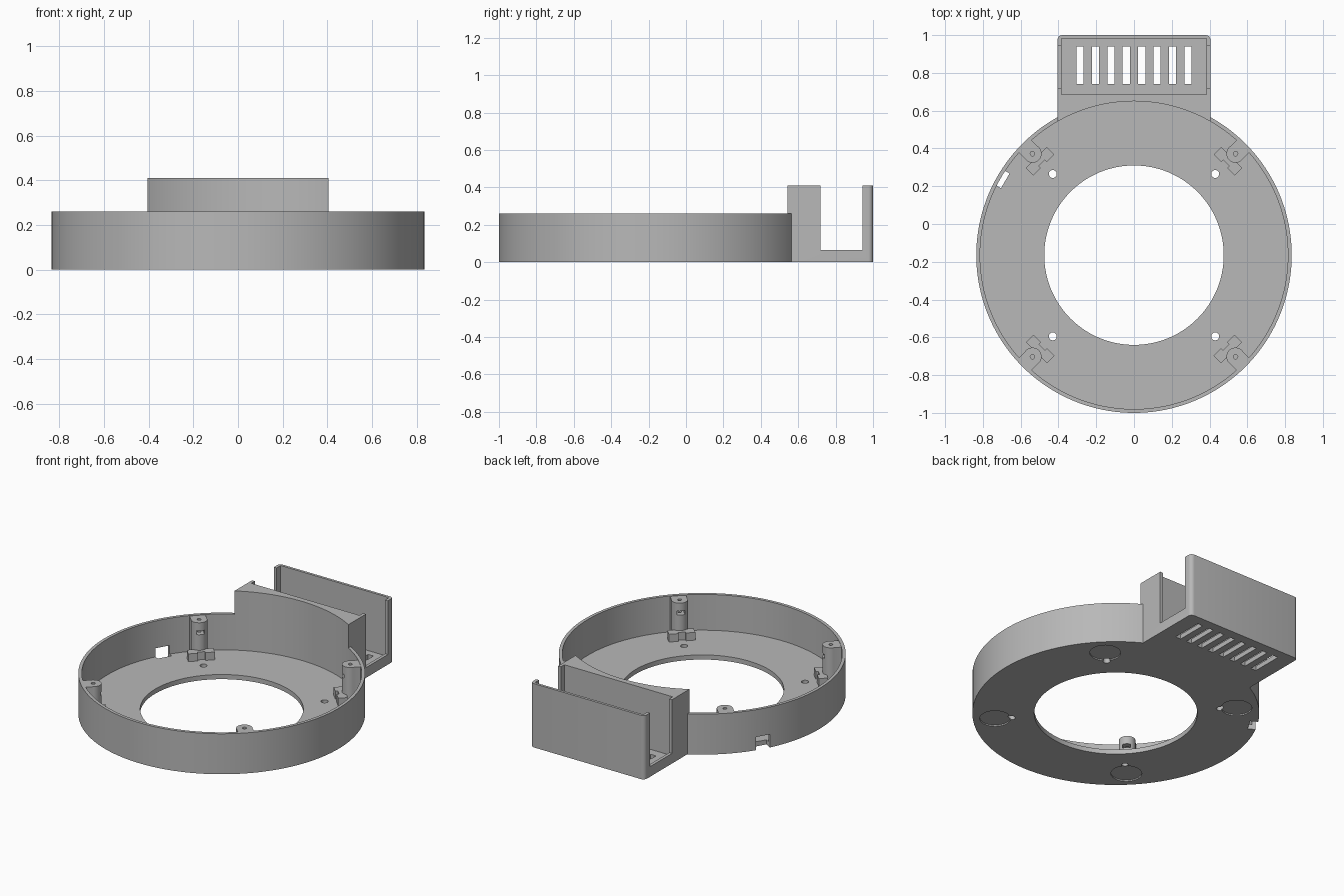
import bpy
import bmesh
from math import radians, cos, sin, pi
from mathutils import Matrix, Vector

if "Cube" in bpy.data.objects:
    bpy.data.objects.remove(bpy.data.objects["Cube"])

CY = -0.165          # ring centre in y
R_OUT, R_IN = 0.835, 0.815
FLOOR, RIM, TALL = 0.03, 0.26, 0.41

grey = bpy.data.materials.new("matte grey")
grey.use_nodes = True
grey.diffuse_color = (0.48, 0.48, 0.48, 1)
grey.node_tree.nodes["Principled BSDF"].inputs["Base Color"].default_value = (0.48, 0.48, 0.48, 1)


def finish(name, bm):
    mesh = bpy.data.meshes.new(name)
    bm.to_mesh(mesh)
    bm.free()
    mesh.materials.append(grey)
    obj = bpy.data.objects.new(name, mesh)
    bpy.context.collection.objects.link(obj)
    return obj


def box(name, x, y, z, angle=0, pivot=(0, 0), bevel_back=0):
    """Box from ranges, turned about the vertical axis and moved to a pivot."""
    bm = bmesh.new()
    bmesh.ops.create_cube(bm, size=1)
    for v in bm.verts:
        v.co = Vector([r[0] if c < 0 else r[1] for c, r in zip(v.co, (x, y, z))])
    if bevel_back:
        edges = [e for e in bm.edges if all(v.co.y > y[1] - 1e-4 for v in e.verts)
                 and abs(e.verts[0].co.z - e.verts[1].co.z) > 0.01]
        bmesh.ops.bevel(bm, geom=edges, offset=bevel_back, segments=5,
                        profile=0.5, affect='EDGES')
    move = Matrix.Translation((pivot[0], pivot[1], 0)) @ Matrix.Rotation(angle, 4, 'Z')
    bmesh.ops.transform(bm, matrix=move, verts=bm.verts)
    return finish(name, bm)


def cylinder(name, x, y, radius, z, sides=32):
    bm = bmesh.new()
    bmesh.ops.create_cone(bm, cap_ends=True, segments=sides, radius1=radius,
                          radius2=radius, depth=z[1] - z[0],
                          matrix=Matrix.Translation((x, y, (z[0] + z[1]) / 2)))
    return finish(name, bm)


def combine(target, tool, operation='DIFFERENCE'):
    mod = target.modifiers.new("shape", 'BOOLEAN')
    mod.operation, mod.solver, mod.object = operation, 'EXACT', tool
    bpy.context.view_layer.objects.active = target
    bpy.ops.object.modifier_apply(modifier=mod.name)
    bpy.data.objects.remove(tool)


def smooth(obj):
    bpy.ops.object.select_all(action='DESELECT')
    obj.select_set(True)
    bpy.context.view_layer.objects.active = obj
    bpy.ops.object.shade_smooth_by_angle(angle=radians(30))


# Ring body with the rear housing, hollowed by one round cut
body = cylinder("ring_housing", 0, CY, R_OUT, (0, RIM), 160)
combine(body, box("rear", (-0.405, 0.405), (0.4, 1), (0, TALL), bevel_back=0.025), 'UNION')
combine(body, cylinder("inside", 0, CY, R_IN, (FLOOR, 1), 160))
combine(body, cylinder("opening", 0, CY, 0.475, (-1, 1), 128))

# Rear housing cavity, open sides and vent slots
combine(body, box("cavity", (-0.385, 0.385), (0.685, 0.983), (FLOOR, 1)))
combine(body, box("side_gap", (-0.6, 0.6), (0.72, 0.943), (0.065, 1)))
for i in range(8):
    x = (i - 3.5) * 0.0817
    combine(body, box("slot", (x - 0.019, x + 0.019), (0.74, 0.94), (-0.1, 0.05)))

# Cable notch at the foot of the wall
combine(body, box("notch", (0.787, 0.9), (-0.045, 0.045), (-0.1, 0.085),
                  radians(150), (0, CY)))

for n, side in enumerate(("back_left", "back_right", "front_right", "front_left")):
    a = pi / 4 + n * pi / 2

    def at(r):
        return r * cos(a), CY + r * sin(a)

    # Screw hole and shallow round recess underneath
    combine(body, cylinder("hole", *at(0.608), 0.021, (-0.1, 0.1)))
    combine(body, cylinder("recess", *at(0.705), 0.09, (-0.1, 0.008), 48))

    # Screw post joined to the wall, with pilot hole and nut slot
    post = cylinder(side + "_post", *at(0.76), 0.048, (0.025, 0.257), 40)
    combine(post, box("web", (0.76, 0.82), (-0.047, 0.047), (0.025, 0.257), a, (0, CY)), 'UNION')
    combine(post, cylinder("pilot", *at(0.76), 0.012, (0.12, 0.4), 20))
    combine(post, box("nut", (0.68, 0.775), (-0.024, 0.024), (0.18, 0.205), a, (0, CY)))
    smooth(post)

    # Low foot block: a stem with two square lugs
    foot = box(side + "_foot", (0.69, 0.74), (-0.03, 0.03), (0.025, 0.08), a, (0, CY))
    for s in (-1, 1):
        lug = sorted((s * 0.022, s * 0.078))
        combine(foot, box("lug", (0.675, 0.731), lug, (0.025, 0.08), a, (0, CY)), 'UNION')

smooth(body)
